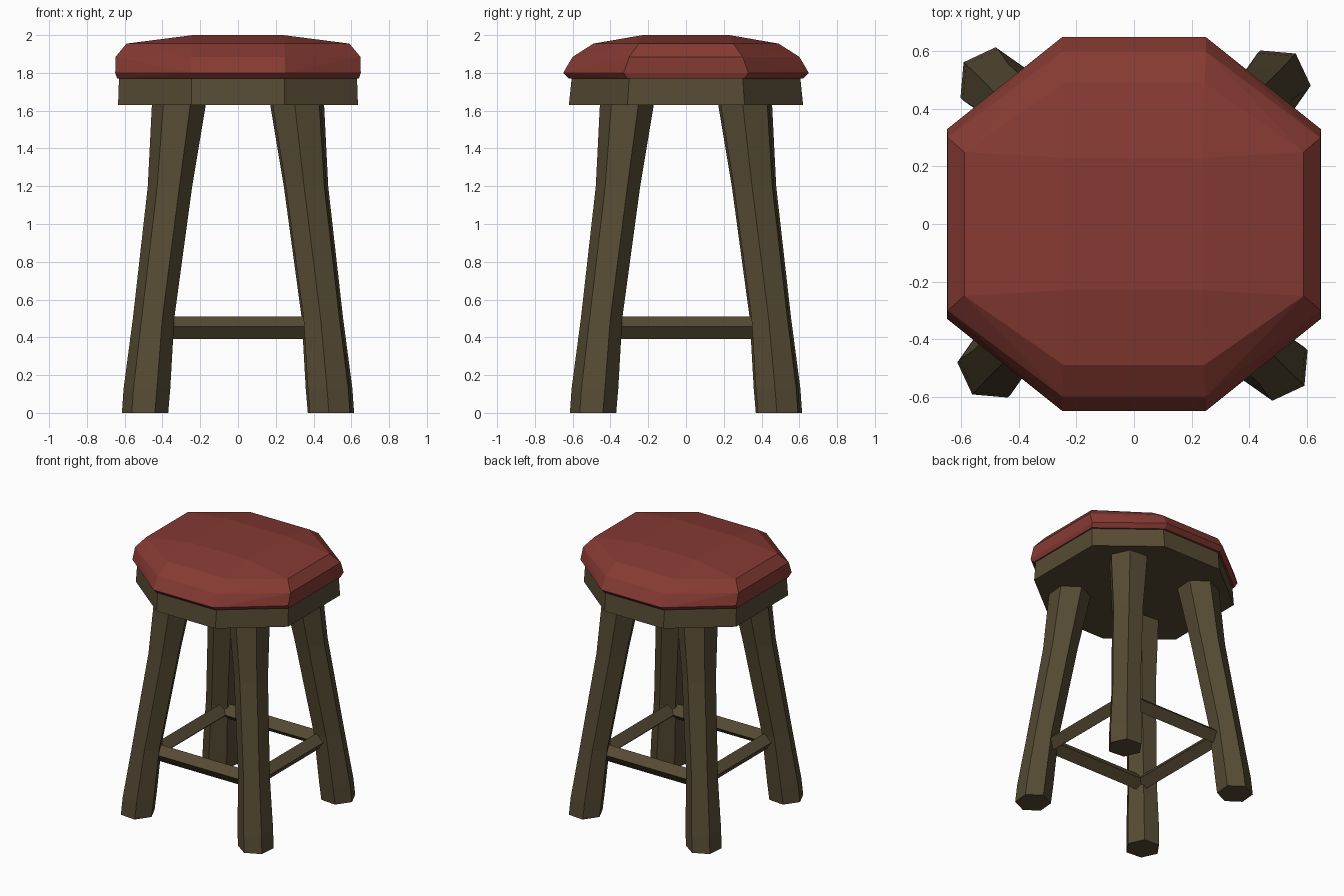
import bpy, bmesh, math

if "Cube" in bpy.data.objects:
    bpy.data.objects.remove(bpy.data.objects["Cube"])


def material(name, rgb):
    m = bpy.data.materials.new(name)
    m.diffuse_color = (*rgb, 1)
    m.use_nodes = True
    m.node_tree.nodes["Principled BSDF"].inputs["Base Color"].default_value = m.diffuse_color
    return m


red = material("red leather", (0.235, 0.042, 0.032))
wood = material("dark wood", (0.092, 0.070, 0.034))


def finish(name, bm, mat):
    bmesh.ops.recalc_face_normals(bm, faces=bm.faces)
    me = bpy.data.meshes.new(name)
    bm.to_mesh(me)
    bm.free()
    me.materials.append(mat)
    ob = bpy.data.objects.new(name, me)
    bpy.context.collection.objects.link(ob)
    return ob


def loft(name, rings, mat, closed=False):
    """Skin equal-length rings; cap the ends, or join last to first."""
    bm = bmesh.new()
    vs = [[bm.verts.new(p) for p in ring] for ring in rings]
    n = len(vs[0])
    pairs = list(zip(vs, vs[1:])) + ([(vs[-1], vs[0])] if closed else [])
    for a, b in pairs:
        for i in range(n):
            j = (i + 1) % n
            bm.faces.new((a[i], a[j], b[j], b[i]))
    if not closed:
        bm.faces.new(vs[0])
        bm.faces.new(vs[-1])
    return finish(name, bm, mat)


def octagon(xo, yi, xi, yo, z):
    """Octagon with corners (xo, yi) and (xi, yo) in every quadrant."""
    q = [(xo, yi), (xi, yo), (-xi, yo), (-xo, yi)]
    return [(x, y, z) for x, y in q] + [(-x, -y, z) for x, y in q]


# Cushion: convex hull of stacked octagons and a flat top rectangle
bm = bmesh.new()
for args in [(0.64, 0.31, 0.245, 0.62, 1.77), (0.65, 0.33, 0.25, 0.65, 1.80),
             (0.648, 0.30, 0.25, 0.60, 1.885), (0.59, 0.25, 0.245, 0.49, 1.955),
             (0.24, 0.23, 0.24, 0.23, 2.0)]:
    for p in octagon(*args):
        bm.verts.new(p)
bmesh.ops.remove_doubles(bm, verts=bm.verts, dist=1e-4)
bmesh.ops.convex_hull(bm, input=bm.verts)
bmesh.ops.dissolve_limit(bm, angle_limit=0.02, verts=bm.verts, edges=bm.edges)
finish("cushion", bm, red)

# Wooden rim under the cushion
loft("seat_rim", [octagon(0.635, 0.31, 0.245, 0.62, 1.63),
                  octagon(0.63, 0.30, 0.245, 0.605, 1.775)], wood)

# Splayed six-sided legs: height, diagonal offset, radius
LEG = [(0.0, 0.492, 0.123), (0.13, 0.482, 0.124), (0.5, 0.447, 0.110),
       (1.2, 0.36, 0.118), (1.66, 0.31, 0.145)]
names = ["front_right_leg", "back_right_leg", "back_left_leg", "front_left_leg"]
for k, name in enumerate(names):
    turn = k * math.pi / 2
    cx, cy = math.sqrt(2) * math.cos(turn - math.pi / 4), math.sqrt(2) * math.sin(turn - math.pi / 4)
    rings = []
    for z, c, r in LEG:
        angles = [turn + math.radians(25 + 60 * i) for i in range(6)]
        rings.append([(c * cx + r * math.cos(a), c * cy + r * math.sin(a), z) for a in angles])
    loft(name, rings, wood)

# Stretchers: one mitred square loop with a diamond section
section = [(0.405, 0.51), (0.465, 0.457), (0.415, 0.39), (0.352, 0.445)]
corners = [(1, -1), (1, 1), (-1, 1), (-1, -1)]
loft("stretchers", [[(sx * d, sy * d, z) for d, z in section] for sx, sy in corners],
     wood, closed=True)
